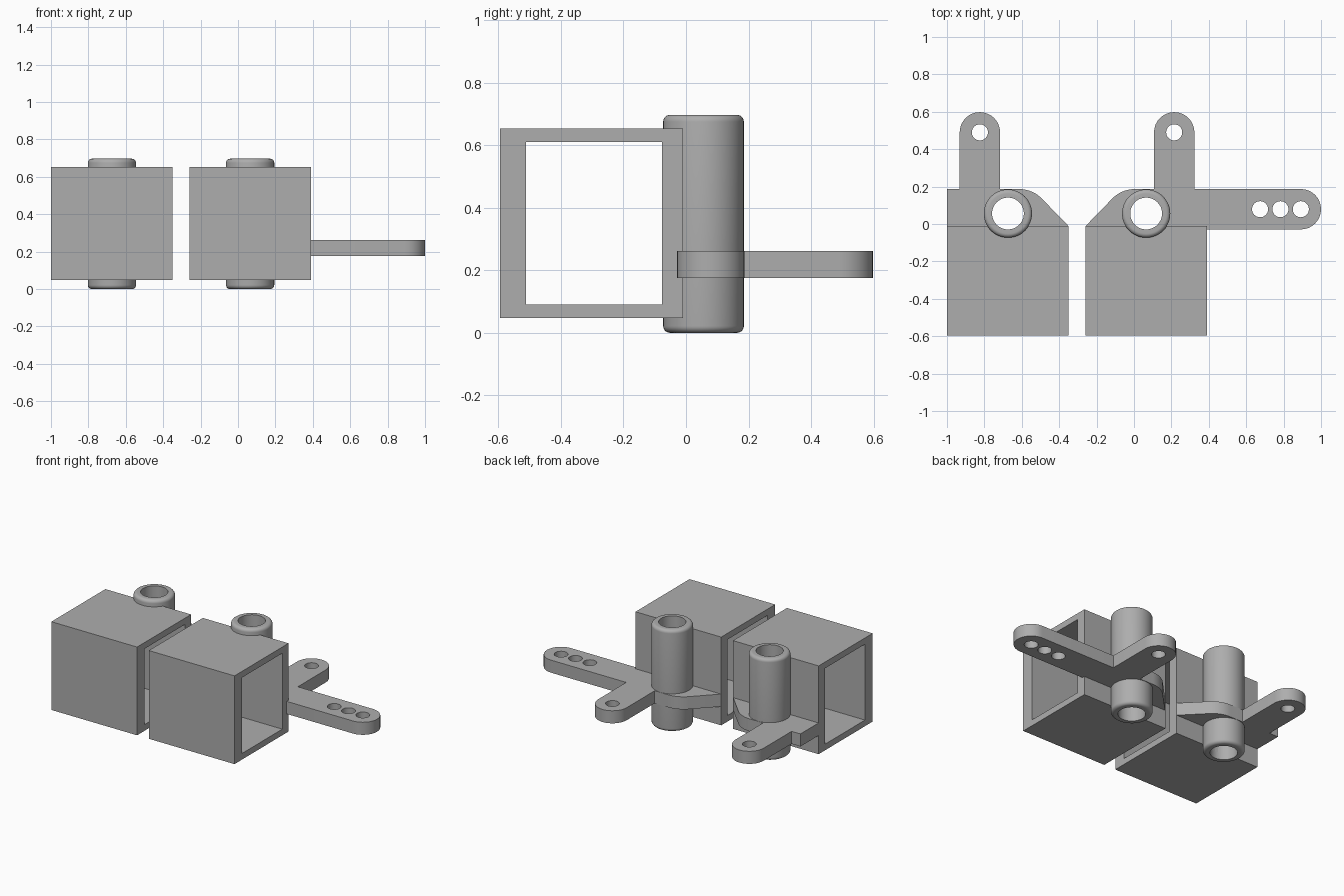
import bpy, bmesh
from math import sin, cos, pi, tan, radians

old = bpy.data.objects.get("Cube")
if old:
    bpy.data.objects.remove(old)

grey = bpy.data.materials.new("plain_grey")
grey.use_nodes = True
COLOUR = (0.42, 0.42, 0.42, 1)
grey.diffuse_color = COLOUR
grey.node_tree.nodes["Principled BSDF"].inputs["Base Color"].default_value = COLOUR

PIVOT_Y = 0.056
BORE = 0.085
TAB_R = 0.108
PLATE_BACK = 0.187


def arc(cx, cy, r, a0, a1, n=16):
    return [(cx + r * cos(radians(a0 + (a1 - a0) * i / n)),
             cy + r * sin(radians(a0 + (a1 - a0) * i / n))) for i in range(n + 1)]


def circle(cx, cy, r, n=32):
    return arc(cx, cy, r, 0, 360, n)[:-1]


def select(ob):
    bpy.ops.object.select_all(action='DESELECT')
    ob.select_set(True)
    bpy.context.view_layer.objects.active = ob


def finish(ob):
    """Weld, fix normals and shade smooth with sharp edges."""
    bm = bmesh.new()
    bm.from_mesh(ob.data)
    bmesh.ops.remove_doubles(bm, verts=bm.verts, dist=1e-5)
    bmesh.ops.recalc_face_normals(bm, faces=bm.faces)
    bm.to_mesh(ob.data)
    bm.free()
    ob.data.materials.clear()
    ob.data.materials.append(grey)
    select(ob)
    bpy.ops.object.shade_smooth_by_angle(angle=radians(30))


def extrude(name, loops, thickness, location, rotation=(0, 0, 0)):
    """Solid plate from an outline followed by its holes."""
    cu = bpy.data.curves.new(name, 'CURVE')
    cu.dimensions = '2D'
    cu.fill_mode = 'BOTH'
    cu.extrude = thickness / 2
    for loop in loops:
        sp = cu.splines.new('POLY')
        sp.points.add(len(loop) - 1)
        for p, (x, y) in zip(sp.points, loop):
            p.co = (x, y, 0, 1)
        sp.use_cyclic_u = True
    ob = bpy.data.objects.new(name, cu)
    bpy.context.collection.objects.link(ob)
    ob.location = location
    ob.rotation_euler = rotation
    select(ob)
    bpy.ops.object.convert(target='MESH')
    ob = bpy.context.object
    ob.name = name
    finish(ob)
    return ob


def lathe(name, profile, x, y, n=48):
    """Closed ring of (radius, height) points turned about a vertical axis."""
    bm = bmesh.new()
    rings = [[bm.verts.new((r * cos(2 * pi * i / n), r * sin(2 * pi * i / n), z))
              for r, z in profile] for i in range(n)]
    for a, b in zip(rings, rings[1:] + rings[:1]):
        for j in range(len(profile)):
            k = (j + 1) % len(profile)
            bm.faces.new((a[j], b[j], b[k], a[k]))
    me = bpy.data.meshes.new(name)
    bm.to_mesh(me)
    bm.free()
    ob = bpy.data.objects.new(name, me)
    bpy.context.collection.objects.link(ob)
    ob.location = (x, y, 0)
    finish(ob)
    return ob


def rect(x0, y0, x1, y1):
    return [(x0, y0), (x1, y0), (x1, y1), (x0, y1)]


for side, s, px in (("right", -1, -0.674), ("left", 1, 0.065)):
    # Pivot tube with rounded outer rims
    R, H, f = 0.129, 0.697, 0.022
    profile = ([(BORE, 0)] + arc(R - f, f, f, -90, 0, 6)
               + arc(R - f, H - f, f, 0, 90, 6) + [(BORE, H)])
    lathe(side + "_pivot_tube", profile, px, PIVOT_Y)

    # Square housing, open through both sides
    box = extrude(side + "_housing",
                  [rect(-0.595, 0.048, -0.01, 0.653), rect(-0.512, 0.09, -0.077, 0.61)],
                  0.65, (px, 0, 0), (pi / 2, 0, pi / 2))

    # Bore continues through the housing's back wall
    bpy.ops.mesh.primitive_cylinder_add(vertices=48, radius=BORE, depth=2,
                                        location=(px, PIVOT_Y, 0.35))
    cutter = bpy.context.object
    cutter.hide_render = True
    mod = box.modifiers.new("bore", 'BOOLEAN')
    mod.operation = 'DIFFERENCE'
    mod.solver = 'EXACT'
    mod.object = cutter
    select(box)
    bpy.ops.object.modifier_apply(modifier=mod.name)
    bpy.data.objects.remove(cutter)
    finish(box)

    # Lever plate: gusset, tab and, on one side, a long arm
    tab_x, tab_y = 0.15, 0.49
    fillet = 0.17
    bend_x = -0.13
    t = fillet * tan(pi / 8)
    pts = [(-0.323, -0.06), (-0.323, -0.01)]
    pts += arc(bend_x + t, PLATE_BACK - fillet, fillet, 135, 90, 10)
    pts += [(tab_x - TAB_R, PLATE_BACK)]
    pts += arc(tab_x, tab_y, TAB_R, 180, 0)
    pts += [(tab_x + TAB_R, PLATE_BACK)]
    holes = [circle(0, PIVOT_Y, BORE, 48), circle(tab_x, tab_y, 0.043)]
    if s > 0:
        arm_y = PLATE_BACK - TAB_R
        pts += arc(0.827, arm_y, TAB_R, 90, -90)
        pts += [(0.315, arm_y - TAB_R), (0.315, -0.06)]
        holes += [circle(0.827 - 0.109 * i, arm_y, 0.043) for i in range(3)]
    else:
        pts += [(0.325, PLATE_BACK), (0.325, -0.06)]
    loops = [[(s * x, y) for x, y in loop] for loop in [pts] + holes]
    extrude(side + "_lever_plate", loops, 0.086, (px, 0, 0.219))
